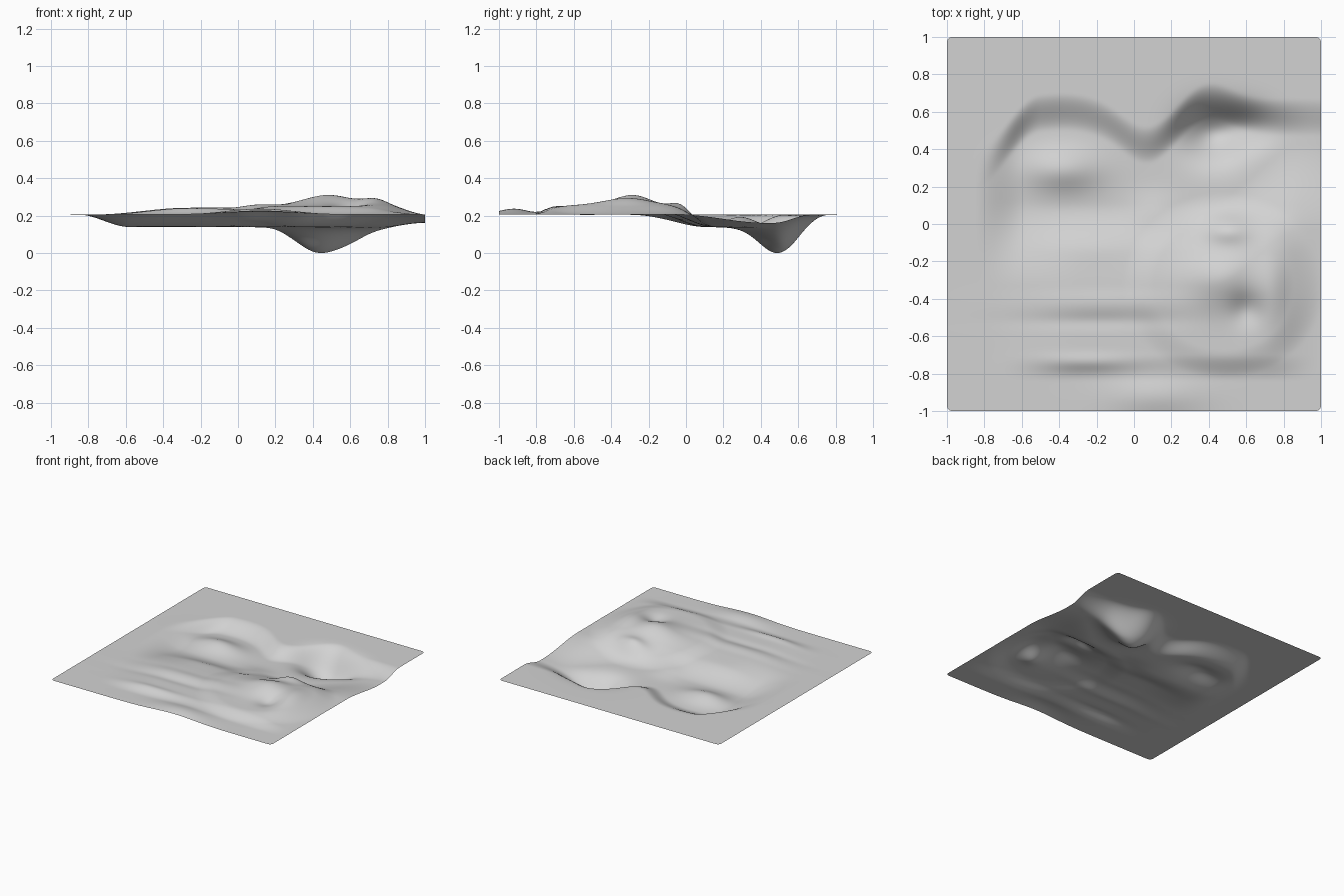
import bpy, bmesh, math

default_cube = bpy.data.objects.get("Cube")
if default_cube:
    bpy.data.objects.remove(default_cube, do_unlink=True)

BASE = 0.205      # level of the flat ground
CELLS = 160
CORNER = 0.03


def ramp(a, b, t):
    """Smooth step from 0 at a to 1 at b."""
    t = min(1, max(0, (t - a) / (b - a)))
    return t * t * (3 - 2 * t)


def bump(x, y, cx, cy, sx, sy, height):
    """Soft oval hill, or hollow when the height is negative."""
    return height * math.exp(-0.5 * (((x - cx) / sx) ** 2 + ((y - cy) / sy) ** 2))


def bell(t, centre, width):
    return math.exp(-0.5 * ((t - centre) / width) ** 2)


def basin(x, y):
    """Sunken band with a wavy north bank and a long rise to the south."""
    bank = (0.57 - 0.15 * bell(x, 0.07, 0.13) + 0.09 * bell(x, 0.4, 0.12)
            + 0.03 * bell(x, -0.38, 0.15) - 0.32 * ramp(-0.5, -0.9, x))
    north = ramp(bank + 0.1, bank - 0.1, y)
    top = 0.12 + 0.3 * ramp(0.4, 0.9, x)
    south = ramp(top - 0.45, top, y)
    west = ramp(-0.85, -0.58, x)
    east = 1 - 0.35 * ramp(0.75, 1, x)
    return -0.067 * north * south * west * east


def plateau(x, y):
    """Low raised ground, with a rounded step around the south-east hills."""
    field = (0.026 * ramp(-0.75, -0.3, x) * ramp(1, 0.7, x)
             * ramp(0.1, -0.15, y) * ramp(-0.84, -0.7, y))
    radius = math.hypot((x - 0.48) / 0.5, (y + 0.33) / 0.46)
    return field + 0.02 * ramp(1.08, 0.75, radius)


# Hills and hollows: centre x, centre y, spread x, spread y, height
FEATURES = [
    (0.42, 0.48, 0.11, 0.095, -0.125),    # deep pit
    (0.60, 0.52, 0.10, 0.075, -0.06),     # pit tail
    (-0.38, 0.29, 0.14, 0.08, 0.055),     # mound inside the basin
    (0.48, -0.28, 0.13, 0.11, 0.06),      # main hill
    (0.50, -0.03, 0.09, 0.055, 0.06),     # north hill
    (0.74, -0.34, 0.07, 0.14, 0.035),     # east ridge
    (0.60, -0.46, 0.06, 0.06, -0.03),     # hollow between the hills
    (0.12, -0.92, 0.18, 0.08, 0.032),     # south edge hill
    (0.12, 0.06, 0.10, 0.07, 0.022),      # middle rise
    (-0.20, -0.12, 0.16, 0.07, 0.012),
    (-0.15, -0.42, 0.28, 0.045, 0.012),   # low ripples
    (-0.20, -0.52, 0.28, 0.03, -0.008),
    (-0.25, -0.74, 0.16, 0.03, 0.012),
]


def height(x, y):
    return BASE + basin(x, y) + plateau(x, y) + sum(bump(x, y, *f) for f in FEATURES)


# Terrain sheet with slightly rounded corners
bm = bmesh.new()
bmesh.ops.create_grid(bm, x_segments=CELLS, y_segments=CELLS, size=1)
inner = 1 - CORNER
for v in bm.verts:
    qx, qy = abs(v.co.x) - inner, abs(v.co.y) - inner
    if qx > 0 and qy > 0:
        k = max(qx, qy) / math.hypot(qx, qy)
        v.co.x = math.copysign(inner + qx * k, v.co.x)
        v.co.y = math.copysign(inner + qy * k, v.co.y)
for v in bm.verts:
    v.co.z = height(v.co.x, v.co.y)

# Stand the lowest point on the ground
lowest = min(v.co.z for v in bm.verts)
for v in bm.verts:
    v.co.z -= lowest
for f in bm.faces:
    f.smooth = True
mesh = bpy.data.meshes.new("terrain")
bm.to_mesh(mesh)
bm.free()
terrain = bpy.data.objects.new("terrain", mesh)
bpy.context.collection.objects.link(terrain)

# Plain grey
grey = bpy.data.materials.new("light_grey")
grey.use_nodes = True
colour = (0.65, 0.65, 0.65, 1)
grey.diffuse_color = colour
grey.node_tree.nodes["Principled BSDF"].inputs["Base Color"].default_value = colour
mesh.materials.append(grey)
